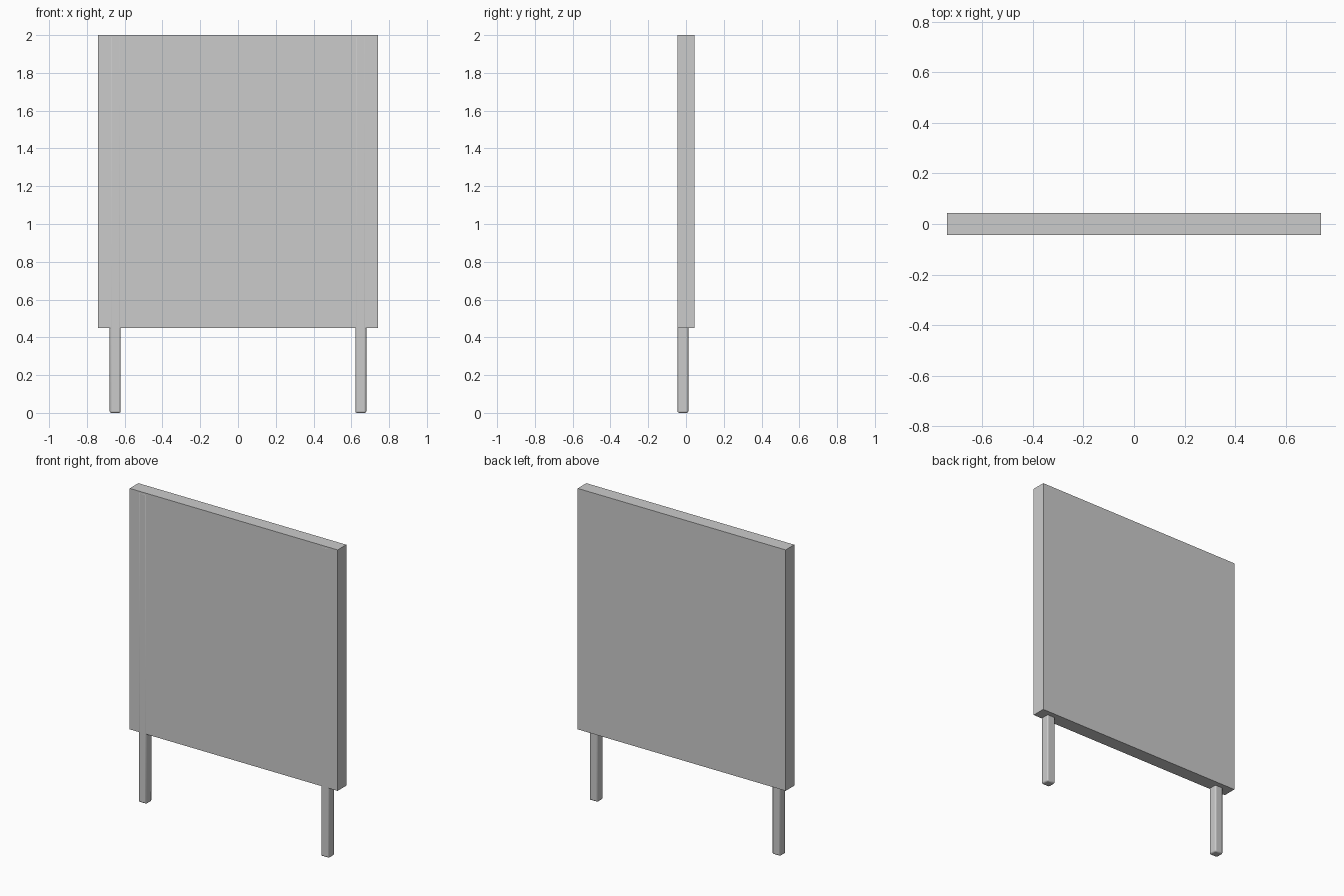
import bpy

if "Cube" in bpy.data.objects:
    bpy.data.objects.remove(bpy.data.objects["Cube"])


def box(name, lo, hi, bevel=0.0):
    """Axis-aligned box between two corners, optionally with soft edges."""
    bpy.ops.mesh.primitive_cube_add(
        size=1, location=[(a + b) / 2 for a, b in zip(lo, hi)])
    ob = bpy.context.object
    ob.name = name
    ob.scale = [b - a for a, b in zip(lo, hi)]
    bpy.ops.object.transform_apply(location=False, rotation=False, scale=True)
    if bevel:
        mod = ob.modifiers.new("soft_edges", 'BEVEL')
        mod.width = bevel
        mod.segments = 2
        bpy.ops.object.shade_smooth_by_angle()
    return ob


# Flat sign panel
box("panel", (-0.74, -0.044, 0.45), (0.74, 0.044, 2.0))

# Two posts running up inside the panel, just flush with its front face
for side, x in (("left", -0.65), ("right", 0.65)):
    box(side + "_post", (x - 0.029, -0.0445, 0.0), (x + 0.029, 0.012, 1.995),
        bevel=0.008)
